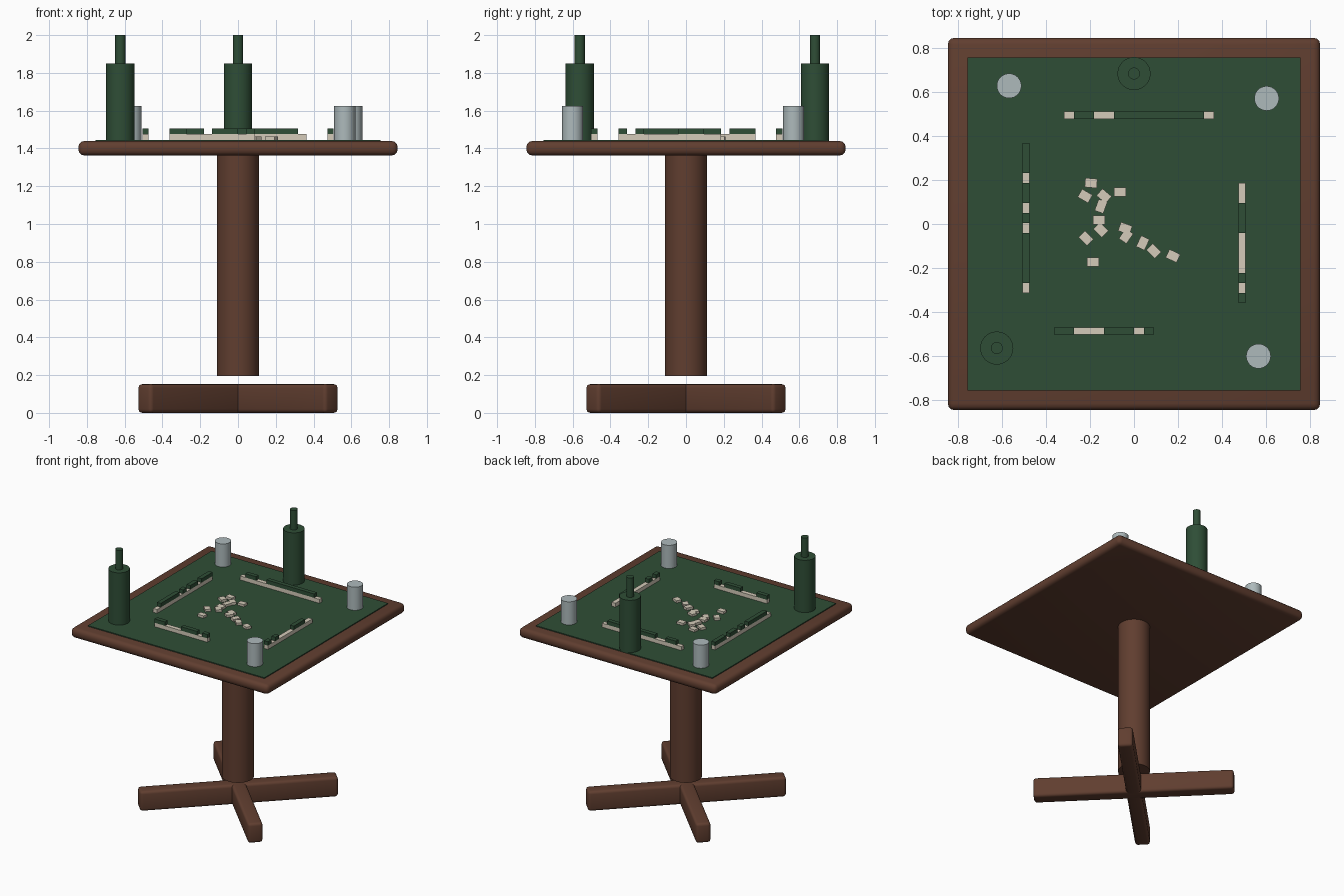
import bpy, bmesh, math
from mathutils import Matrix, Vector

if "Cube" in bpy.data.objects:
    bpy.data.objects.remove(bpy.data.objects["Cube"])


def material(name, rgb):
    m = bpy.data.materials.new(name)
    m.diffuse_color = (*rgb, 1)
    m.use_nodes = True
    m.node_tree.nodes["Principled BSDF"].inputs["Base Color"].default_value = m.diffuse_color
    return m


WOOD = material("brown wood", (0.118, 0.048, 0.029))
GREEN = material("dark green", (0.028, 0.076, 0.037))
CREAM = material("cream", (0.66, 0.60, 0.49))
GLASS = material("pale grey glass", (0.42, 0.49, 0.50))


def finish(name, bm, mat, smooth=False):
    me = bpy.data.meshes.new(name)
    bm.to_mesh(me)
    bm.free()
    me.materials.append(mat)
    ob = bpy.data.objects.new(name, me)
    bpy.context.collection.objects.link(ob)
    if smooth:
        bpy.ops.object.select_all(action='DESELECT')
        ob.select_set(True)
        bpy.context.view_layer.objects.active = ob
        bpy.ops.object.shade_smooth_by_angle(angle=math.radians(35))
    return ob


def add_box(bm, center, size, angle=0):
    mat = (Matrix.Translation(center) @ Matrix.Rotation(angle, 4, 'Z')
           @ Matrix.Diagonal((*size, 1)))
    bmesh.ops.create_cube(bm, size=1, matrix=mat)


def box(name, center, size, mat, angle=0, bevel=0):
    bm = bmesh.new()
    add_box(bm, center, size, angle)
    if bevel:
        bmesh.ops.bevel(bm, geom=bm.edges[:], offset=bevel, segments=3,
                        profile=0.5, affect='EDGES')
    return finish(name, bm, mat, bevel > 0)


def cylinder(name, x, y, z0, z1, r, mat, sides=32):
    bm = bmesh.new()
    bmesh.ops.create_cone(bm, cap_ends=True, segments=sides, radius1=r, radius2=r,
                          depth=z1 - z0,
                          matrix=Matrix.Translation((x, y, (z0 + z1) / 2)))
    return finish(name, bm, mat, True)


# Crossed foot beams, pedestal, top and felt
for i, a in enumerate((45, 135)):
    box(f"foot_beam_{i + 1}", (0, 0, 0.076), (1.41, 0.105, 0.152), WOOD,
        math.radians(a), 0.02)
cylinder("pedestal", 0, 0, 0.195, 1.37, 0.112, WOOD)
box("table_top", (0, 0, 1.401), (1.69, 1.69, 0.076), WOOD, 0, 0.03)
box("felt", (0, 0, 1.4375), (1.51, 1.51, 0.017), GREEN)

# Bottles
for i, (x, y) in enumerate(((-0.623, -0.563), (0, 0.683))):
    cylinder(f"bottle_body_{i + 1}", x, y, 1.44, 1.85, 0.075, GREEN)
    cylinder(f"bottle_neck_{i + 1}", x, y, 1.85, 2.0, 0.027, GREEN)

# Drinking glasses
for i, (x, y) in enumerate(((-0.567, 0.627), (0.602, 0.57), (0.565, -0.60))):
    cylinder(f"glass_{i + 1}", x, y, 1.44, 1.625, 0.056, GLASS)

# Tile walls: cream lower layer, green upper layer with gaps
STEP = 0.0453


def tile_wall(name, start, direction, count, gaps):
    lower, upper = bmesh.new(), bmesh.new()
    d = Vector(direction)
    size = (STEP, 0.033) if d.x else (0.033, STEP)
    for i in range(count):
        p = Vector(start) + d * STEP * (i + 0.5)
        add_box(lower, (p.x, p.y, 1.4605), (*size, 0.031))
        if i not in gaps:
            add_box(upper, (p.x, p.y, 1.491), (*size, 0.03))
    finish(name + "_lower_tiles", lower, CREAM)
    finish(name + "_upper_tiles", upper, GREEN)


tile_wall("back_wall", (-0.317, 0.494), (1, 0), 15, {0, 3, 4, 14})
tile_wall("front_wall", (-0.363, -0.486), (1, 0), 10, {2, 3, 4, 8})
tile_wall("left_wall", (-0.49, 0.367), (0, -1), 15, {3, 6, 8, 14})
tile_wall("right_wall", (0.49, 0.186), (0, -1), 12, {0, 1, 5, 6, 7, 8, 10})

# Loose tiles lying in the middle: x, y, turn in degrees
LOOSE = ((-.195, .186, -5), (-.222, .127, -30), (-.136, .127, -40), (-.15, .08, 70),
         (-.159, .018, 0), (-.15, -.027, -45), (-.064, .145, 0), (-.218, -.064, -45),
         (-.186, -.172, 0), (-.04, -.02, -20), (-.036, -.055, 55), (.04, -.086, 65),
         (.09, -.122, -45), (.177, -.145, -25))
bm = bmesh.new()
for i, (x, y, a) in enumerate(LOOSE):
    add_box(bm, (x, y, 1.4545 + 0.0004 * (i % 3)), (0.055, 0.042, 0.018), math.radians(a))
finish("loose_tiles", bm, CREAM)
